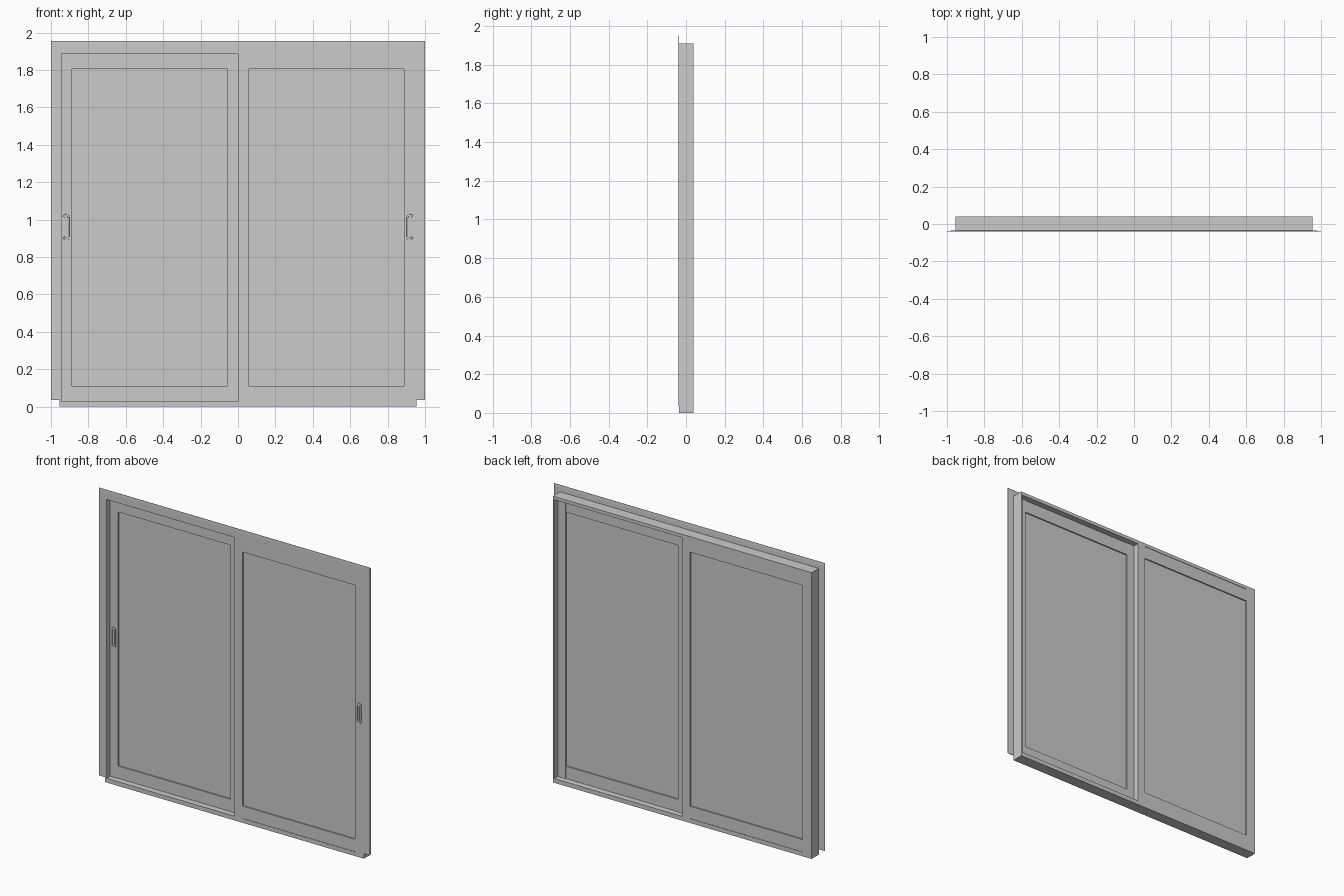
import bpy, bmesh
from math import pi, sin, cos

if "Cube" in bpy.data.objects:
    bpy.data.objects.remove(bpy.data.objects["Cube"])

HW, TOP = 0.955, 1.91           # frame half width and height
Y0, YM, Y1 = -0.036, 0.002, 0.04  # front face, track split, back face
SILL, HEAD, JAMB = 0.028, 1.888, 0.01


def finish(name, bm):
    bmesh.ops.recalc_face_normals(bm, faces=bm.faces[:])
    me = bpy.data.meshes.new(name)
    bm.to_mesh(me)
    bm.free()
    ob = bpy.data.objects.new(name, me)
    bpy.context.collection.objects.link(ob)
    return ob


def box(name, x, y, z):
    bm = bmesh.new()
    bmesh.ops.create_cube(bm, size=1)
    for v in bm.verts:
        for i, (a, b) in enumerate((x, y, z)):
            v.co[i] = a + (v.co[i] + 0.5) * (b - a)
    return finish(name, bm)


def skin(name, rings, closed=False):
    """Join successive rings of points; cap the ends unless closed."""
    bm = bmesh.new()
    loops = [[bm.verts.new(p) for p in r] for r in rings]
    n = len(loops[0])
    pairs = list(zip(loops, loops[1:]))
    if closed:
        pairs.append((loops[-1], loops[0]))
    for a, b in pairs:
        for i in range(n):
            j = (i + 1) % n
            bm.faces.new((a[i], a[j], b[j], b[i]))
    if not closed:
        bm.faces.new(loops[0])
        bm.faces.new(loops[-1])
    return finish(name, bm)


# Outer frame
box("sill", (-HW, HW), (Y0, Y1), (0, SILL))
box("head", (-HW, HW), (Y0, Y1), (HEAD, TOP))
for s, side in ((-1, "left"), (1, "right")):
    box(side + "_jamb", sorted((s * HW, s * (HW - JAMB))), (Y0, Y1), (SILL, HEAD))

# Thin mounting flange, mitred around the top and both sides
profile = [(0, -0.035), (0, -0.04), (0.025, -0.04), (0.045, -0.039),
           (0.045, -0.038), (0.025, -0.036)]
corners = [(-1, 0), (-1, 1), (1, 1), (1, 0)]
skin("mounting_flange",
     [[(sx * (HW + o), y, TOP + o if up else 0.035) for o, y in profile]
      for sx, up in corners])


# Sliding panels: right one in the front track, left one in the back track
def panel(s, side, y0, y1):
    def part(name, xa, xb, inset, z0, z1):
        box(f"{side}_panel_{name}", sorted((s * xa, s * xb)),
            (y0 + inset, y1 - inset), (z0, z1))
    part("meeting_stile", 0, 0.057, 0, SILL, HEAD)
    part("outer_stile", 0.888, HW - JAMB, 0, SILL, HEAD)
    part("bottom_rail", 0.057, 0.888, 0.003, SILL, 0.11)
    part("top_rail", 0.057, 0.888, 0.003, 1.805, HEAD)
    part("glass", 0.057, 0.888, 0.012, 0.11, 1.805)


panel(1, "right", Y0, YM)
panel(-1, "left", YM, Y1)


# Pull handles: raised rounded ring with a slimmer grip inside
def capsule(cx, y, r, half, n=8):
    pts = []
    for k in range(2):
        for i in range(n + 1):
            a = pi * (k + i / n)
            pts.append((cx + r * cos(a), y, 0.96 + r * sin(a) + (half if k == 0 else -half)))
    return pts


for s, side, y in ((1, "right", Y0), (-1, "left", YM)):
    cx = s * 0.919
    skin(side + "_handle_ring",
         [capsule(cx, y + 0.001, 0.017, 0.053), capsule(cx, y - 0.004, 0.016, 0.053),
          capsule(cx, y - 0.004, 0.011, 0.047), capsule(cx, y + 0.001, 0.010, 0.047)],
         closed=True)
    skin(side + "_handle_grip",
         [capsule(cx - s * 0.003, y + 0.001, 0.005, 0.045),
          capsule(cx - s * 0.003, y - 0.003, 0.005, 0.045)])
